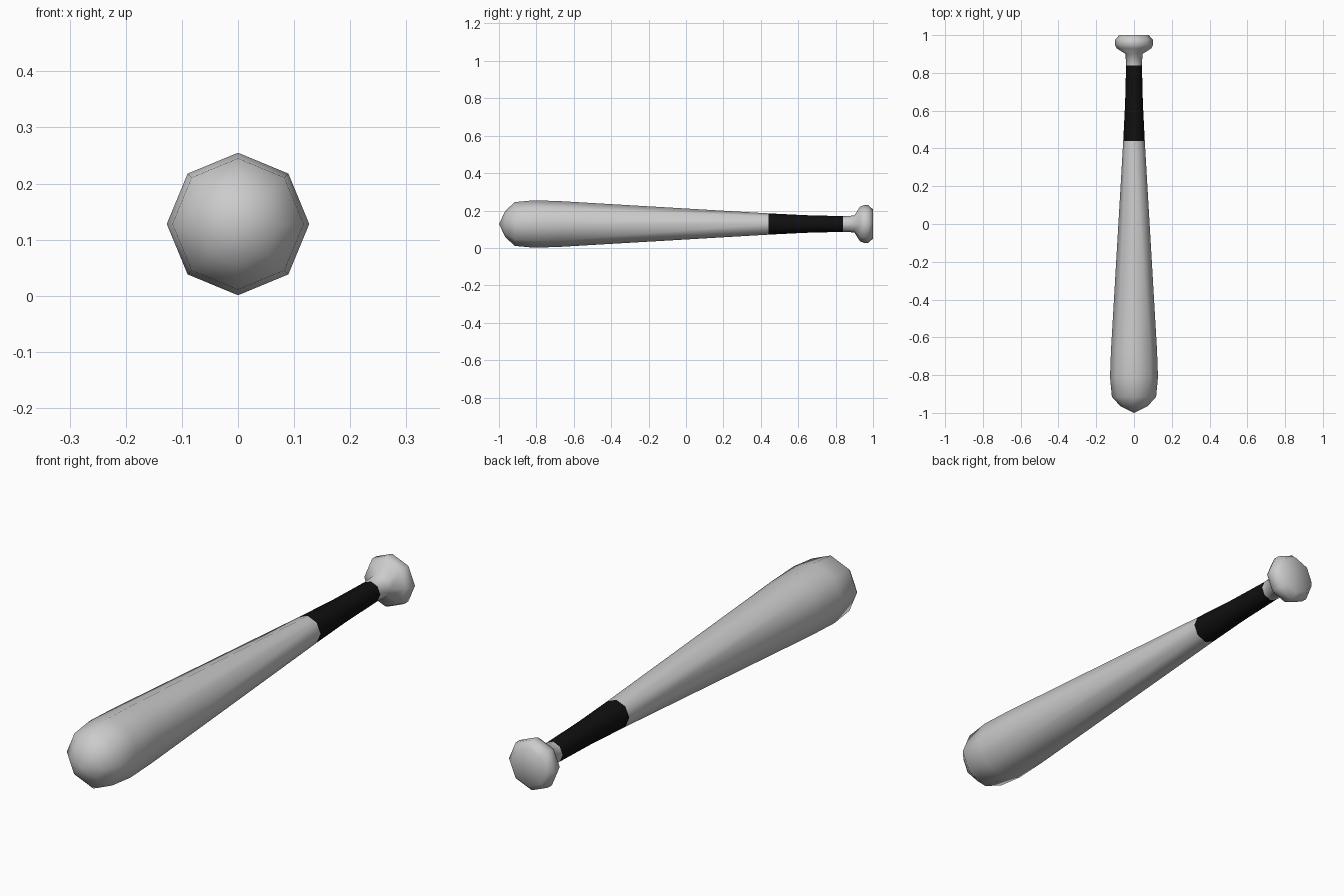
import bpy, bmesh
from math import cos, sin, tau

if "Cube" in bpy.data.objects:
    bpy.data.objects.remove(bpy.data.objects["Cube"])

SIDES = 8
AXIS_Z = 0.128


def lathe(name, profile, color=None):
    """Revolve (y, radius) points around the bat's long axis; radius 0 closes to a point."""
    bm = bmesh.new()
    rings = []
    for y, r in profile:
        if r == 0:
            rings.append([bm.verts.new((0, y, AXIS_Z))] * SIDES)
        else:
            rings.append([bm.verts.new((r * cos(tau * i / SIDES), y, AXIS_Z + r * sin(tau * i / SIDES)))
                          for i in range(SIDES)])
    for a, b in zip(rings, rings[1:]):
        for i in range(SIDES):
            j = (i + 1) % SIDES
            corners = list(dict.fromkeys((a[i], b[i], b[j], a[j])))
            bm.faces.new(corners).smooth = True
    mesh = bpy.data.meshes.new(name)
    bm.to_mesh(mesh)
    bm.free()
    obj = bpy.data.objects.new(name, mesh)
    bpy.context.collection.objects.link(obj)
    if color:
        mat = bpy.data.materials.new(name + "_black")
        mat.diffuse_color = color
        mat.use_nodes = True
        mat.node_tree.nodes["Principled BSDF"].inputs["Base Color"].default_value = mat.diffuse_color
        mesh.materials.append(mat)
    return obj


# Barrel: rounded tip, full belly, long taper to the grip
lathe("barrel", [(-1.0, 0), (-0.965, 0.072), (-0.915, 0.117), (-0.81, 0.127),
                 (-0.67, 0.122), (0.44, 0.057)])

# Black grip wrap
lathe("grip", [(0.44, 0.057), (0.64, 0.047), (0.84, 0.042)], (0.005, 0.005, 0.005, 1))

# Bare neck flaring into the end knob
lathe("knob", [(0.84, 0.042), (0.90, 0.045), (0.93, 0.092), (0.95, 0.101),
               (0.975, 0.101), (1.0, 0.078), (1.0, 0)])
